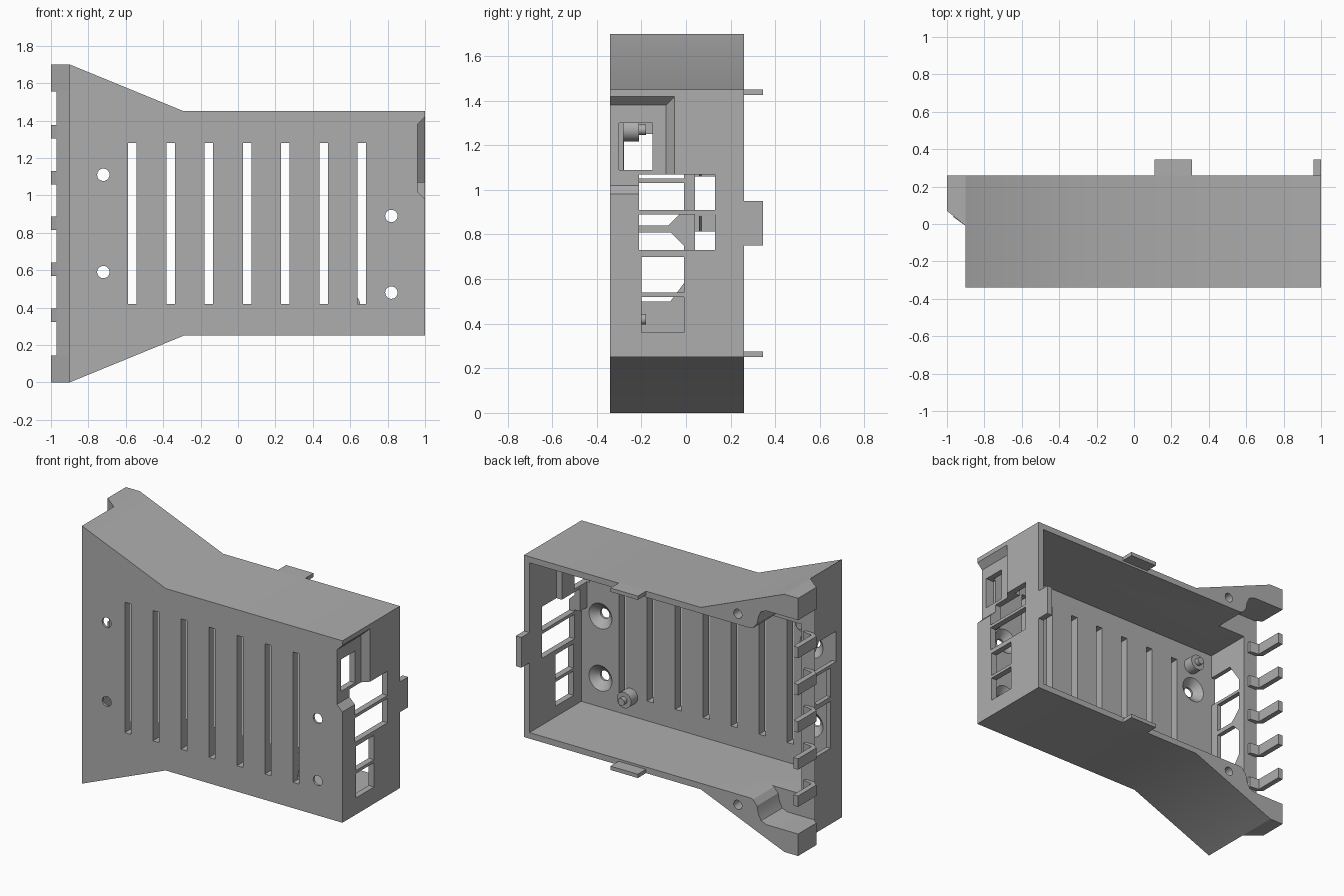
import bpy, bmesh, math

if "Cube" in bpy.data.objects:
    bpy.data.objects.remove(bpy.data.objects["Cube"])

MID = 0.85          # height of the symmetry plane
FRONT, BACK = -0.34, 0.26
INNER = -0.28       # inner face of the front panel

grey = bpy.data.materials.new("plain grey plastic")
grey.use_nodes = True
COLOUR = (0.42, 0.42, 0.42, 1)
grey.diffuse_color = COLOUR
grey.node_tree.nodes["Principled BSDF"].inputs["Base Color"].default_value = COLOUR


def place(axis, a, b, c):
    """2D point a, b on the plane at distance c along the axis."""
    return {"x": (c, a, b), "y": (a, c, b), "z": (a, b, c)}[axis]


def loft(bm, rings):
    """Closed solid through rings of equal point count."""
    rows = [[bm.verts.new(p) for p in ring] for ring in rings]
    n = len(rows[0])
    for r, s in zip(rows, rows[1:]):
        for i in range(n):
            j = (i + 1) % n
            bm.faces.new((r[i], r[j], s[j], s[i]))
    bm.faces.new(rows[0][::-1])
    bm.faces.new(rows[-1])


def prism(bm, axis, pts, lo, hi):
    loft(bm, [[place(axis, a, b, c) for a, b in pts] for c in (lo, hi)])


def box(bm, x, y, z):
    prism(bm, "z", [(x[0], y[0]), (x[1], y[0]), (x[1], y[1]), (x[0], y[1])], *z)


def lathe(bm, cx, cz, profile, n=32):
    """Turned shape about a line along y; profile holds (y, radius)."""
    turn = [math.tau * i / n for i in range(n)]
    loft(bm, [[(cx + r * math.cos(t), y, cz + r * math.sin(t)) for t in turn]
              for y, r in profile])


def finish(bm, name):
    bmesh.ops.recalc_face_normals(bm, faces=bm.faces)
    me = bpy.data.meshes.new(name)
    bm.to_mesh(me)
    bm.free()
    me.materials.append(grey)
    ob = bpy.data.objects.new(name, me)
    bpy.context.collection.objects.link(ob)
    return ob


def mirrored(half):
    """Add the copy of an outline reflected in the mid height."""
    return half + [(x, 2 * MID - z) for x, z in reversed(half)]


# Flared case block
bm = bmesh.new()
prism(bm, "y", mirrored([(-0.9, 0), (-0.29, 0.25), (1, 0.25)]), FRONT, BACK)
case = finish(bm, "case_shell")
helpers = []


def combine(bm, name, operation="DIFFERENCE"):
    tool = finish(bm, name)
    tool.hide_render = True
    mod = case.modifiers.new(name, "BOOLEAN")
    mod.operation, mod.solver, mod.object = operation, "EXACT", tool
    helpers.append(tool)


# Main cavity
bm = bmesh.new()
box(bm, (-0.87, 0.96), (INNER, 0.4), (0.29, 1.41))
combine(bm, "cavity")

# Rounded scoops at the flared end
bm = bmesh.new()
prism(bm, "y", mirrored([(-1.1, 0.145), (-0.77, 0.145), (-0.73, 0.16), (-0.71, 0.2),
                         (-0.7, 0.25), (-0.67, 0.285), (-0.62, 0.3)]), 0.04, 0.4)
combine(bm, "scoop")

# Thickened wall behind the corner pocket
bm = bmesh.new()
box(bm, (0.92, 0.97), (-0.3, -0.02), (0.92, 1.415))
combine(bm, "pocket_backing", "UNION")

# Bevelled corner pocket
bm = bmesh.new()
outer = [(-0.5, 0.98), (-0.21, 0.98), (-0.21, 1.07), (-0.05, 1.07), (-0.05, 1.42), (-0.5, 1.42)]
inner = [(-0.5, 1.02), (-0.21, 1.02), (-0.21, 1.07), (-0.09, 1.07), (-0.09, 1.38), (-0.5, 1.38)]
loft(bm, [[place("x", a, b, c) for a, b in ring] for ring, c in ((inner, 0.96), (outer, 1.0005))])
combine(bm, "corner_pocket")

# Connector windows in the straight end
bm = bmesh.new()
for y, z in (((-0.3, -0.15), (1.09, 1.3)), ((-0.21, 0.13), (0.91, 1.07)),
             ((-0.21, 0.13), (0.73, 0.89)), ((-0.2, -0.01), (0.54, 0.7)),
             ((-0.2, -0.01), (0.36, 0.52))):
    box(bm, (0.9, 1.1), y, z)
combine(bm, "end_windows")

# Clipped openings in the flared end
bm = bmesh.new()
prism(bm, "x", [(-0.22, 0.5), (-0.07, 0.5), (-0.01, 0.58), (-0.01, 0.75),
                (-0.07, 0.81), (-0.22, 0.81)], -1.1, -0.8)
prism(bm, "x", [(-0.22, 0.84), (-0.08, 0.84), (-0.01, 0.91), (-0.01, 1.03),
                (-0.22, 1.03)], -1.1, -0.8)
prism(bm, "x", [(-0.279, 1.05), (-0.01, 1.05), (-0.01, 1.12), (-0.1, 1.25),
                (-0.279, 1.25)], -1.1, -0.8)
combine(bm, "flared_end_openings")

# Vent slots, countersunk holes and ear screw holes
bm = bmesh.new()
for i in range(7):
    x = -0.565 + 0.2045 * i
    box(bm, (x - 0.023, x + 0.023), (-0.4, -0.2), (0.42, 1.28))
for x, z in ((-0.72, 1.11), (-0.72, 0.59), (0.82, 0.89), (0.82, 0.48)):
    lathe(bm, x, z, [(-0.4, 0.033), (-0.325, 0.033), (-0.279, 0.085), (-0.25, 0.085)])
for z in (0.22, 2 * MID - 0.22):
    lathe(bm, -0.56, z, [(0.1, 0.03), (0.4, 0.03)])
combine(bm, "slots_and_holes")

# Bake the cuts and drop the helper shapes
bpy.context.view_layer.update()
baked = bpy.data.meshes.new_from_object(case.evaluated_get(bpy.context.evaluated_depsgraph_get()))
case.modifiers.clear()
case.data = baked
case.data.materials.clear()
case.data.materials.append(grey)
for tool in helpers:
    bpy.data.objects.remove(tool)

# Ears, ledge and retaining fingers at the flared end
bm = bmesh.new()
for z in ((0, 0.145), (1.555, 1.7)):
    prism(bm, "z", [(-0.9, -0.01), (-1, 0.07), (-1, BACK), (-0.9, BACK)], *z)
finish(bm, "corner_ears")
bm = bmesh.new()
prism(bm, "z", [(-0.9, -0.01), (-0.97, 0.04), (-0.9, 0.04)], 0.14, 1.56)
finish(bm, "end_ledge")
bm = bmesh.new()
for i in range(5):
    z = 0.36 + 0.245 * i
    prism(bm, "z", [(-0.9, -0.01), (-1, 0.07), (-1, BACK), (-0.965, BACK),
                    (-0.965, 0.07), (-0.9, 0.06)], z - 0.036, z + 0.036)
finish(bm, "retaining_fingers")

# Snap tabs on the open rim
bm = bmesh.new()
for z in ((0.25, 0.275), (1.425, 1.45)):
    box(bm, (0.11, 0.31), (0.25, 0.345), z)
box(bm, (0.96, 1), (0.25, 0.345), (0.75, 0.95))
finish(bm, "snap_tabs")

# Board standoffs with pins
bm = bmesh.new()
for x, z in ((-0.7, 1.27), (0.6, 0.42)):
    lathe(bm, x, z, [(INNER - 0.01, 0.052), (-0.21, 0.052), (-0.21, 0.024), (-0.18, 0.024)])
standoffs = finish(bm, "board_standoffs")

for ob in (case, standoffs):
    bpy.ops.object.select_all(action="DESELECT")
    ob.select_set(True)
    bpy.context.view_layer.objects.active = ob
    bpy.ops.object.shade_smooth_by_angle(angle=math.radians(25))
